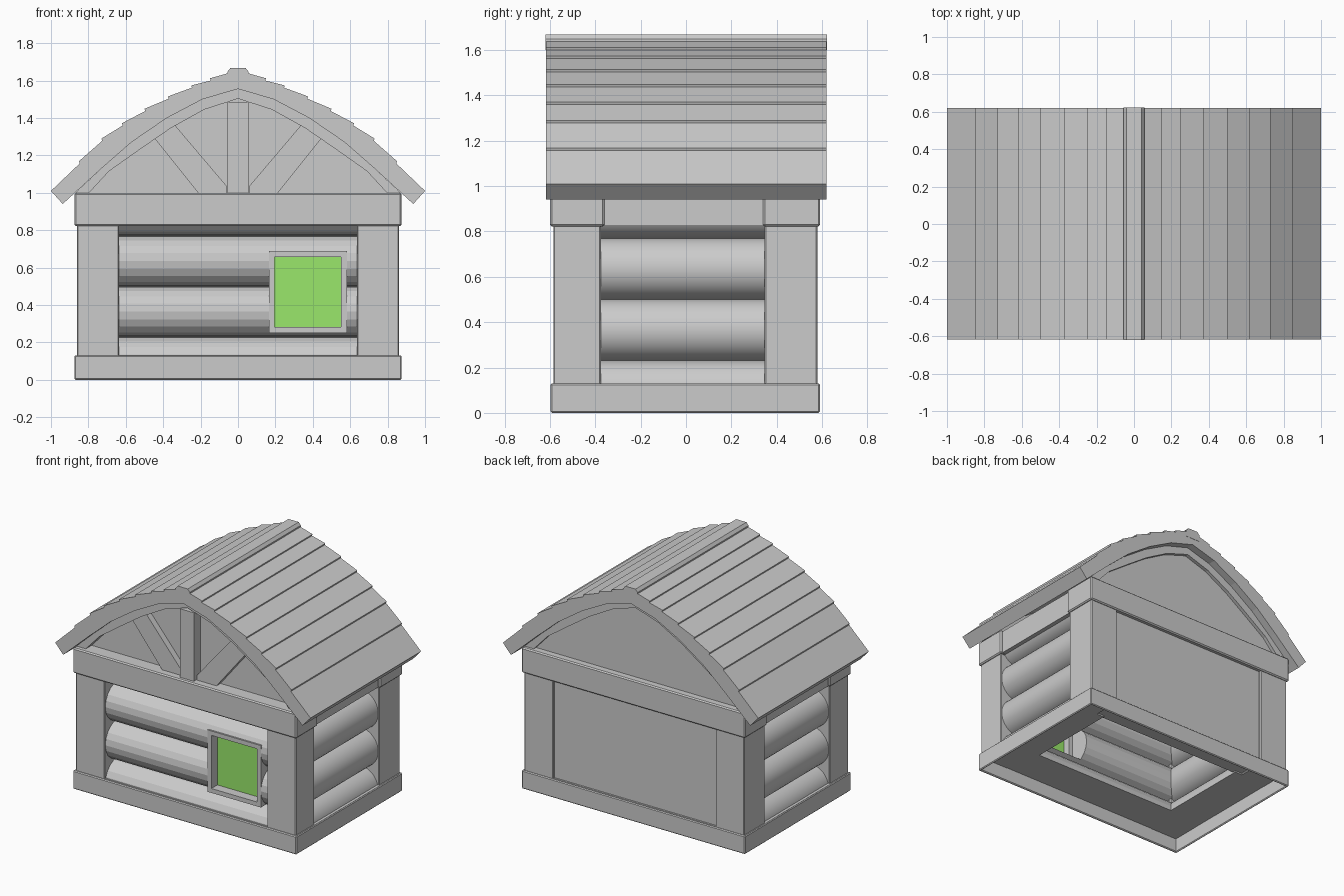
import bpy, bmesh, math
from mathutils import Matrix

cube = bpy.data.objects.get("Cube")
if cube:
    bpy.data.objects.remove(cube, do_unlink=True)


def material(name, rgb):
    m = bpy.data.materials.new(name)
    m.use_nodes = True
    m.diffuse_color = (*rgb, 1)
    m.node_tree.nodes["Principled BSDF"].inputs["Base Color"].default_value = (*rgb, 1)
    return m


GREY = material("plain grey", (0.6, 0.6, 0.6))
GREEN = material("window green", (0.32, 0.8, 0.145))


def finish(name, bm, mat, bevel=0):
    bmesh.ops.recalc_face_normals(bm, faces=bm.faces)
    mesh = bpy.data.meshes.new(name)
    bm.to_mesh(mesh)
    bm.free()
    mesh.materials.append(mat)
    obj = bpy.data.objects.new(name, mesh)
    bpy.context.collection.objects.link(obj)
    if bevel:
        mod = obj.modifiers.new("soft edges", 'BEVEL')
        mod.width, mod.segments = bevel, 1
    return obj


def prism(name, points, y0, y1, mat=GREY, bevel=0):
    """Extrude an (x, z) outline from y0 to y1."""
    bm = bmesh.new()
    face = bm.faces.new([bm.verts.new((x, y0, z)) for x, z in points])
    moved = bmesh.ops.extrude_face_region(bm, geom=[face])["geom"]
    bmesh.ops.translate(bm, vec=(0, y1 - y0, 0),
                        verts=[v for v in moved if isinstance(v, bmesh.types.BMVert)])
    return finish(name, bm, mat, bevel)


def box(name, x, y, z, mat=GREY, bevel=0):
    outline = [(x[0], z[0]), (x[1], z[0]), (x[1], z[1]), (x[0], z[1])]
    return prism(name, outline, y[0], y[1], mat, bevel)


def flip(points):
    return [(-x, z) for x, z in reversed(points)]


def both(points):
    """Full symmetric outline from the half that starts near the middle."""
    return flip(points)[:-1] + points if points[0][0] == 0 else flip(points) + points


def select_only(obj):
    bpy.ops.object.select_all(action='DESELECT')
    obj.select_set(True)
    bpy.context.view_layer.objects.active = obj


def log(name, sides, length, turn, place, low, high):
    """Horizontal log, trimmed between two heights."""
    bm = bmesh.new()
    bmesh.ops.create_cone(bm, cap_ends=True, segments=sides, radius1=0.137,
                          radius2=0.137, depth=length,
                          matrix=Matrix.Translation(place) @ Matrix.Rotation(math.pi / 2, 4, turn))
    for z, normal in ((low, (0, 0, -1)), (high, (0, 0, 1))):
        cut = bmesh.ops.bisect_plane(bm, geom=bm.verts[:] + bm.edges[:] + bm.faces[:],
                                     plane_co=(0, 0, z), plane_no=normal, clear_outer=True)
        rim = [e for e in cut["geom_cut"] if isinstance(e, bmesh.types.BMEdge)]
        if rim:
            bmesh.ops.holes_fill(bm, edges=rim)
    return finish(name, bm, GREY)


# Hollow base: thin skirt and a ledge below the walls
for s, side in ((-1, "right"), (1, "left")):
    box(f"base_skirt_{side}", sorted((s * 0.875, s * 0.86)), (-0.597, 0.59), (0, 0.13), bevel=0.006)
    box(f"base_ledge_{side}", sorted((s * 0.87, s * 0.66)), (-0.59, 0.58), (0.11, 0.13))
for side, outer, inner, edge in (("front", -0.597, -0.58, -0.37), ("back", 0.59, 0.575, 0.35)):
    box(f"base_skirt_{side}", (-0.875, 0.875), sorted((outer, inner)), (0, 0.13), bevel=0.006)
    box(f"base_ledge_{side}", (-0.87, 0.87), sorted((inner, edge)), (0.11, 0.13))

# Corner posts and top beams
for s, side in ((-1, "right"), (1, "left")):
    xs = sorted((s * 0.635, s * 0.862))
    box(f"front_post_{side}", xs, (-0.585, -0.375), (0.1, 0.84), bevel=0.006)
    box(f"back_post_{side}", xs, (0.347, 0.58), (0.1, 0.84), bevel=0.006)
    box(f"side_beam_{side}", sorted((s * 0.65, s * 0.86)), (-0.4, 0.38), (0.825, 0.99))
box("front_beam", (-0.875, 0.875), (-0.6, -0.36), (0.822, 1.0), bevel=0.008)
box("back_beam", (-0.875, 0.875), (0.34, 0.592), (0.822, 1.0), bevel=0.008)

# Log walls, the front ones opened for the window
win_x, win_z = (0.165, 0.583), (0.25, 0.688)
cutter = box("window_cutter", win_x, (-0.8, -0.2), win_z)
cutter.hide_render = True
for i in range(4):
    z = 0.095 + 0.27 * i
    front = log(f"front_log_{i + 1}", 20, 1.36, 'Y', (0, -0.44, z), 0.1, 0.95)
    mod = front.modifiers.new("window opening", 'BOOLEAN')
    mod.operation, mod.object = 'DIFFERENCE', cutter
    select_only(front)
    bpy.ops.object.modifier_apply(modifier=mod.name)
    for s, side in ((-1, "right"), (1, "left")):
        wall = log(f"side_log_{side}_{i + 1}", 40, 0.78, 'X', (s * 0.718, -0.015, z), 0.1, 0.95)
        select_only(wall)
        bpy.ops.object.shade_smooth_by_angle(angle=math.radians(35))
bpy.data.objects.remove(cutter, do_unlink=True)

# Flat back wall
box("back_wall", (-0.66, 0.66), (0.54, 0.562), (0.11, 0.84))

# Window
t = 0.031
depth = (-0.577, -0.45)
for name, xs in (("right", (win_x[0], win_x[0] + t)), ("left", (win_x[1] - t, win_x[1]))):
    box(f"window_jamb_{name}", xs, depth, win_z)
for name, zs in (("sill", (win_z[0], win_z[0] + t)), ("head", (win_z[1] - t, win_z[1]))):
    box(f"window_{name}", (win_x[0] + t, win_x[1] - t), depth, zs)
box("window_pane", (win_x[0] + t, win_x[1] - t), (-0.51, -0.502),
    (win_z[0] + t, win_z[1] - t), GREEN)

# Gables: panel and arched trim at each end
under = [(0, 1.555), (0.19, 1.5), (0.38, 1.4), (0.57, 1.27), (0.73, 1.13), (0.87, 1.0)]
inner = [(0, 1.503), (0.18, 1.445), (0.36, 1.345), (0.52, 1.235), (0.69, 1.115), (0.805, 0.99)]
for end, panel, trim in (("front", (-0.5, -0.48), (-0.565, -0.49)),
                         ("back", (0.52, 0.54), (0.53, 0.565))):
    prism(f"{end}_gable_panel", both(under), *panel)
    prism(f"{end}_gable_arch", both(under) + both(inner)[::-1], *trim)

# Gable timbers
box("gable_king_post", (-0.055, 0.055), (-0.572, -0.49), (0.99, 1.485))
strut = [(0.06, 0.99), (0.06, 1.035), (0.34, 1.365), (0.45, 1.295), (0.205, 0.99)]
prism("gable_strut_left", strut, -0.545, -0.49)
prism("gable_strut_right", flip(strut), -0.545, -0.49)

# Curved roof with overlapping planks
nodes = [(0.15, 1.6), (0.25, 1.562), (0.375, 1.503), (0.5, 1.437),
         (0.62, 1.36), (0.73, 1.278), (0.85, 1.157)]
outer = [(0, 1.64), (0.05, 1.64)]
for x, z in nodes:
    outer += [(x, z + 0.012), (x - 0.004, z)]
outer.append((1.0, 1.01))
soffit = under[:-1] + [(0.937, 0.94)]
prism("roof", both(outer) + both(soffit)[::-1], -0.617, 0.62)
prism("roof_ridge", both([(0.04, 1.668), (0.056, 1.648), (0.056, 1.6)]), -0.619, 0.622)
